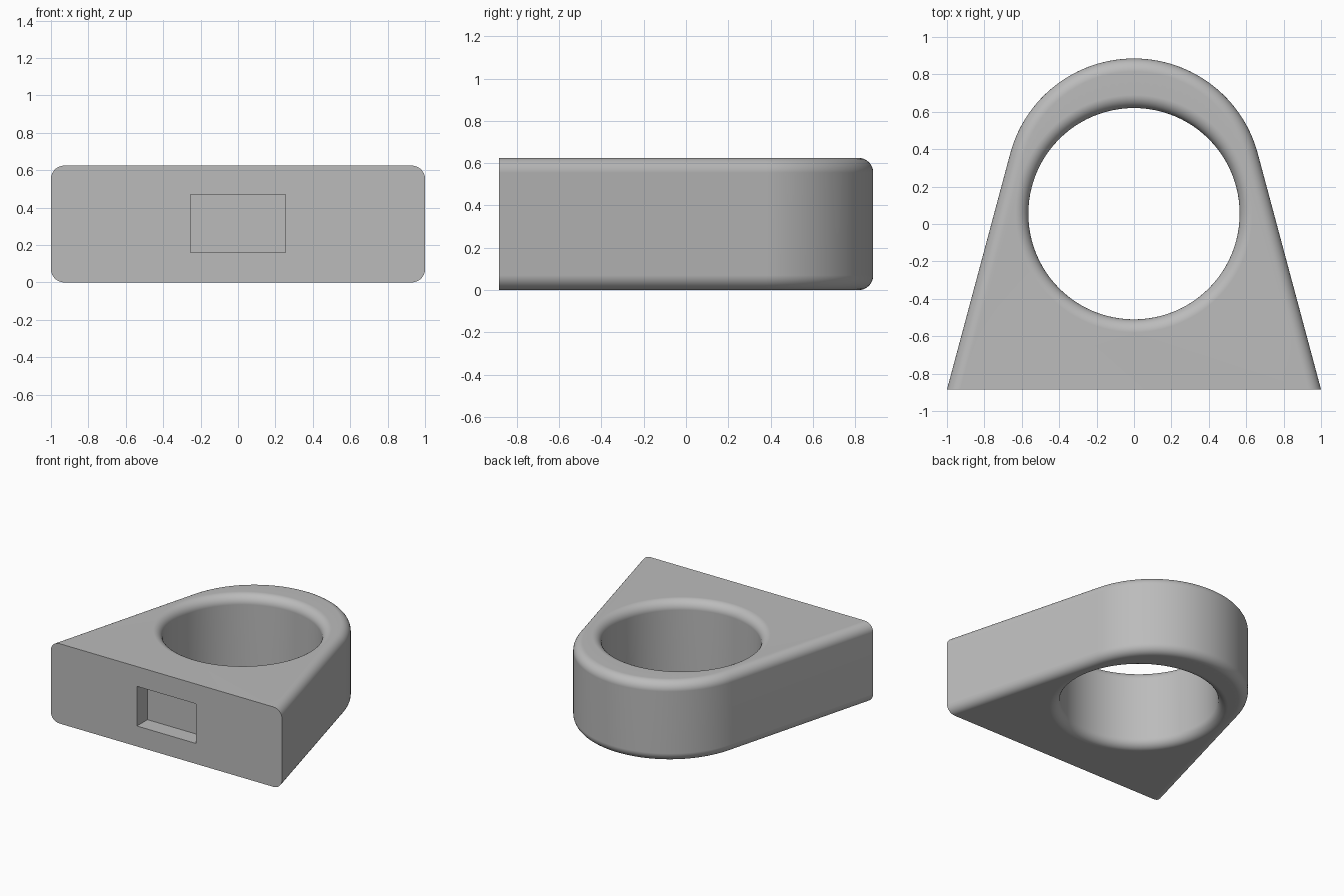
import bpy, bmesh, math

if "Cube" in bpy.data.objects:
    bpy.data.objects.remove(bpy.data.objects["Cube"])

HEIGHT, FRONT = 0.625, -0.885
FILLET, STEPS = 0.07, 8
ARC_Y, ARC_R = 0.2, 0.685        # rounded back end
HOLE_Y, HOLE_R = 0.055, 0.565    # through hole
SLOPE = math.radians(15)         # lean of the two sides


def outline(inset):
    """Tapered sides tangent to a round back, shrunk everywhere but the front."""
    r = ARC_R - inset
    corner = 1 - inset / math.cos(SLOPE)
    n = 64
    pts = [(corner, FRONT)]
    for i in range(n + 1):
        a = SLOPE + (math.pi - 2 * SLOPE) * i / n
        pts.append((r * math.cos(a), ARC_Y + r * math.sin(a)))
    return pts + [(-corner, FRONT)]


def hole(inset):
    r, n = HOLE_R + inset, 96
    angles = [2 * math.pi * i / n for i in range(n)]
    return [(r * math.cos(a), HOLE_Y + r * math.sin(a)) for a in angles]


# Rounded edge profile: inset and height from bottom to top
quarter = [math.pi / 2 * i / STEPS for i in range(STEPS + 1)]
lower = [(FILLET * (1 - math.sin(a)), FILLET * (1 - math.cos(a))) for a in quarter]
levels = lower + [(d, HEIGHT - z) for d, z in reversed(lower)]

bm = bmesh.new()


def wall(shape, front_cap=False):
    """Stack the shape through all levels and return its bottom and top rings."""
    rings = [[bm.verts.new((x, y, z)) for x, y in shape(d)] for d, z in levels]
    count = len(rings[0])
    for a, b in zip(rings, rings[1:]):
        for i in range(count - 1 if front_cap else count):
            j = (i + 1) % count
            bm.faces.new((a[i], a[j], b[j], b[i]))
    if front_cap:
        bm.faces.new([r[-1] for r in rings] + [r[0] for r in reversed(rings)])
    return rings[0], rings[-1]


outer_ends = wall(outline, True)
hole_ends = wall(hole)

# Flat top and bottom around the hole
for outer, inner in zip(outer_ends, hole_ends):
    edges = []
    for ring in (outer, inner):
        for a, b in zip(ring, ring[1:] + ring[:1]):
            edges.append(bm.edges.get((a, b)) or bm.edges.new((a, b)))
    bmesh.ops.triangle_fill(bm, edges=edges, use_beauty=True)
bmesh.ops.recalc_face_normals(bm, faces=bm.faces)

mesh = bpy.data.meshes.new("ring_block")
bm.to_mesh(mesh)
bm.free()
block = bpy.data.objects.new("ring_block", mesh)
bpy.context.collection.objects.link(block)

# Plain grey material
grey = bpy.data.materials.new("plain_grey")
grey.use_nodes = True
colour = (0.5, 0.5, 0.5, 1)
grey.diffuse_color = colour
grey.node_tree.nodes["Principled BSDF"].inputs["Base Color"].default_value = colour
mesh.materials.append(grey)

# Rectangular pocket in the front
DEPTH = 0.13
bpy.ops.mesh.primitive_cube_add(size=1, location=(0, FRONT, 0.315))
cutter = bpy.context.object
cutter.name = "pocket_cutter"
cutter.scale = (0.51, 2 * DEPTH, 0.31)
cutter.data.materials.append(grey)
cutter.hide_render = True
cut = block.modifiers.new("pocket", "BOOLEAN")
cut.operation, cut.solver, cut.object = "DIFFERENCE", "EXACT", cutter

bpy.ops.object.select_all(action="DESELECT")
block.select_set(True)
bpy.context.view_layer.objects.active = block
bpy.ops.object.modifier_apply(modifier=cut.name)
bpy.data.objects.remove(cutter)

# Smooth fillets with crisp front edges
bpy.ops.object.shade_smooth_by_angle(angle=math.radians(30))
normals = block.modifiers.new("even_normals", "WEIGHTED_NORMAL")
normals.keep_sharp = True
